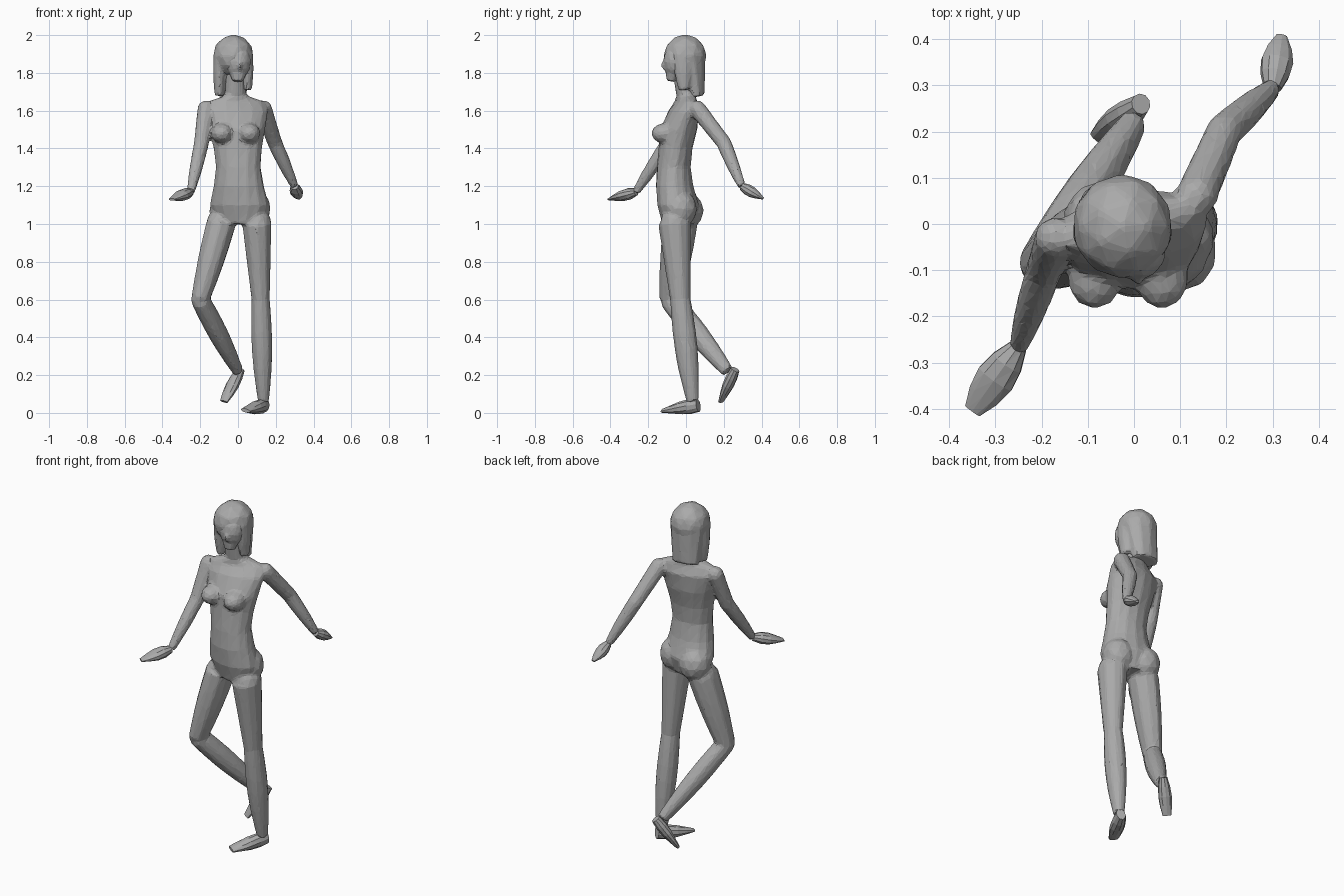
import bpy, bmesh, math
from mathutils import Vector, Matrix

cube = bpy.data.objects.get("Cube")
if cube:
    bpy.data.objects.remove(cube, do_unlink=True)

clay = bpy.data.materials.new("grey_clay")
clay.use_nodes = True
GREY = (0.4, 0.4, 0.4, 1)
clay.diffuse_color = GREY
clay.node_tree.nodes["Principled BSDF"].inputs["Base Color"].default_value = GREY

X_AXIS = Vector((1, 0, 0))


def lerp(pair, t):
    return pair[0] + (pair[1] - pair[0]) * t


def skin(bm, rings):
    """Bridge rings of points into a closed tube."""
    loops = [[bm.verts.new(point) for point in ring] for ring in rings]
    sides = len(loops[0])
    for lower, upper in zip(loops, loops[1:]):
        for k in range(sides):
            n = (k + 1) % sides
            bm.faces.new((lower[k], lower[n], upper[n], upper[k]))
    bm.faces.new(loops[0][::-1])
    bm.faces.new(loops[-1])


def ellipse(centre, side, other, sides=10):
    angles = [math.tau * (k + 0.5) / sides for k in range(sides)]
    return [centre + side * math.cos(a) + other * math.sin(a) for a in angles]


def bone(bm, start, end, width, depth=None, swell=0, across=X_AXIS, steps=6):
    """Tapered limb between two joints, swelling in the middle."""
    depth = depth or width
    start, end = Vector(start), Vector(end)
    along = (end - start).normalized()
    side = (across - along * across.dot(along)).normalized()
    other = along.cross(side)
    rings = []
    for i in range(steps + 1):
        t = i / steps
        bulge = swell * math.sin(math.pi * t)
        share = lerp(depth, t) / lerp(width, t)
        half = lerp(width, t) + bulge
        rings.append(ellipse(start.lerp(end, t), side * half, other * half * share))
    skin(bm, rings)


def ball(bm, centre, scale):
    """Rounded mass for joints and soft bulges."""
    matrix = Matrix.Translation(centre) @ Matrix.Diagonal((*scale, 1))
    bmesh.ops.create_icosphere(bm, subdivisions=2, radius=1, matrix=matrix)


def limb(bm, root, middle, tip, radii, swells, depth_scale):
    """Two bones with rounded joints at the root and middle."""
    joints = (root, middle, tip)
    for i, swell in enumerate(swells):
        width = radii[i:i + 2]
        depth = [r * depth_scale for r in width]
        bone(bm, joints[i], joints[i + 1], width, depth, swell)
        ball(bm, joints[i], [radii[i]] * 3)


def finish(name, bm):
    bmesh.ops.recalc_face_normals(bm, faces=bm.faces[:])
    mesh = bpy.data.meshes.new(name)
    bm.to_mesh(mesh)
    bm.free()
    mesh.materials.append(clay)
    obj = bpy.data.objects.new(name, mesh)
    bpy.context.collection.objects.link(obj)
    return obj


def fuse(obj, ratio):
    """Merge overlapping volumes, then reduce to irregular flat facets."""
    remesh = obj.modifiers.new("merge", "REMESH")
    remesh.mode = "VOXEL"
    remesh.voxel_size = 0.01
    soften = obj.modifiers.new("soften", "SMOOTH")
    soften.iterations = 4
    reduce = obj.modifiers.new("facets", "DECIMATE")
    reduce.ratio = ratio


def extremity(name, start, end, width, depth, swell, across):
    """Flattened hand or foot, kept thin and faceted."""
    bm = bmesh.new()
    bone(bm, start, end, width, depth, swell, Vector(across), steps=4)
    bmesh.ops.triangulate(bm, faces=bm.faces[:])
    finish(name, bm)


# Joints
left_shoulder, right_shoulder = (0.135, 0.06, 1.61), (-0.17, -0.03, 1.61)
left_elbow, right_elbow = (0.195, 0.2, 1.43), (-0.195, -0.1, 1.42)
left_wrist, right_wrist = (0.3, 0.295, 1.2), (-0.25, -0.265, 1.17)
left_hip, right_hip = (0.1, -0.06, 1), (-0.09, -0.03, 1)
left_knee, right_knee = (0.12, -0.03, 0.6), (-0.2, -0.085, 0.6)
left_ankle, right_ankle = (0.135, 0.035, 0.06), (0, 0.22, 0.22)

# Torso and neck: centre y, height, half width, half depth
body = bmesh.new()
sections = [
    (-0.04, 1, 0.13, 0.08),
    (-0.04, 1.1, 0.16, 0.11),
    (-0.06, 1.2, 0.135, 0.1),
    (-0.065, 1.3, 0.12, 0.09),
    (-0.055, 1.4, 0.13, 0.09),
    (-0.04, 1.5, 0.15, 0.1),
    (-0.01, 1.6, 0.17, 0.08),
    (0, 1.65, 0.15, 0.05),
    (0, 1.68, 0.06, 0.05),
    (-0.02, 1.8, 0.05, 0.05),
]
torso = []
for i, (y, z, half_width, half_depth) in enumerate(sections):
    t = i / (len(sections) - 1)
    # The waist twists the hips one way and the shoulders the other
    turn = Matrix.Rotation(lerp((-0.3, 0.4), t), 3, "Z")
    centre = Vector((lerp((0.01, -0.015), t), y, z))
    torso.append(ellipse(centre, turn @ Vector((half_width, 0, 0)),
                         turn @ Vector((0, half_depth, 0)), sides=14))
skin(body, torso)

# Bust and seat
for x in (-0.085, 0.06):
    ball(body, (x, -0.115, 1.48), (0.06, 0.07, 0.055))
ball(body, (-0.065, 0.005, 1.07), (0.09, 0.09, 0.1))
ball(body, (0.085, -0.03, 1.08), (0.09, 0.09, 0.1))

# Standing leg and bent leg
leg_radii = (0.08, 0.05, 0.03)
limb(body, left_hip, left_knee, left_ankle, leg_radii, (0, 0.016), 1.1)
limb(body, right_hip, right_knee, right_ankle, leg_radii, (0.006, 0.012), 1.15)

# Arms, swung forward and back, with the shoulders joined to the chest
arm_radii = (0.046, 0.04, 0.022)
for shoulder, elbow, wrist in ((left_shoulder, left_elbow, left_wrist),
                               (right_shoulder, right_elbow, right_wrist)):
    limb(body, shoulder, elbow, wrist, arm_radii, (0, 0.004), 1)
fuse(finish("body", body), 0.1)

# Hands
extremity("right_hand", right_wrist, (-0.35, -0.405, 1.13),
          (0.02, 0.02), (0.02, 0.006), 0.025, (1, -0.8, 0))
extremity("left_hand", left_wrist, (0.32, 0.408, 1.135),
          (0.02, 0.012), (0.02, 0.006), 0.02, (1, -0.4, 0))

# Feet
extremity("left_foot", (0.145, 0.065, 0.04), (0.04, -0.122, 0.012),
          (0.025, 0.028), (0.035, 0.01), 0.014, (1, 0.6, 0))
extremity("right_foot", (0.015, 0.26, 0.23), (-0.075, 0.185, 0.06),
          (0.022, 0.024), (0.025, 0.01), 0.014, (1, -0.5, 0))

# Face with chin and nose
face = bmesh.new()
ball(face, (0, -0.06, 1.86), (0.072, 0.062, 0.09))
bone(face, (0, -0.06, 1.84), (0, -0.08, 1.755), (0.065, 0.03), (0.055, 0.025))
ball(face, (0.01, -0.116, 1.84), (0.013, 0.017, 0.025))
fuse(finish("face", face), 0.2)

# Bobbed hair: crown, back and a lock on each side
hair = bmesh.new()
ball(hair, (-0.025, -0.005, 1.89), (0.11, 0.115, 0.115))
bone(hair, (-0.025, 0.01, 1.9), (-0.035, 0.055, 1.675), (0.107, 0.08), (0.095, 0.045))
for x, bottom in ((-0.1, 1.68), (0.05, 1.71)):
    bone(hair, (x, -0.02, 1.9), (x, -0.01, bottom), (0.03, 0.025), (0.05, 0.03), 0.005)
fuse(finish("hair", hair), 0.15)
